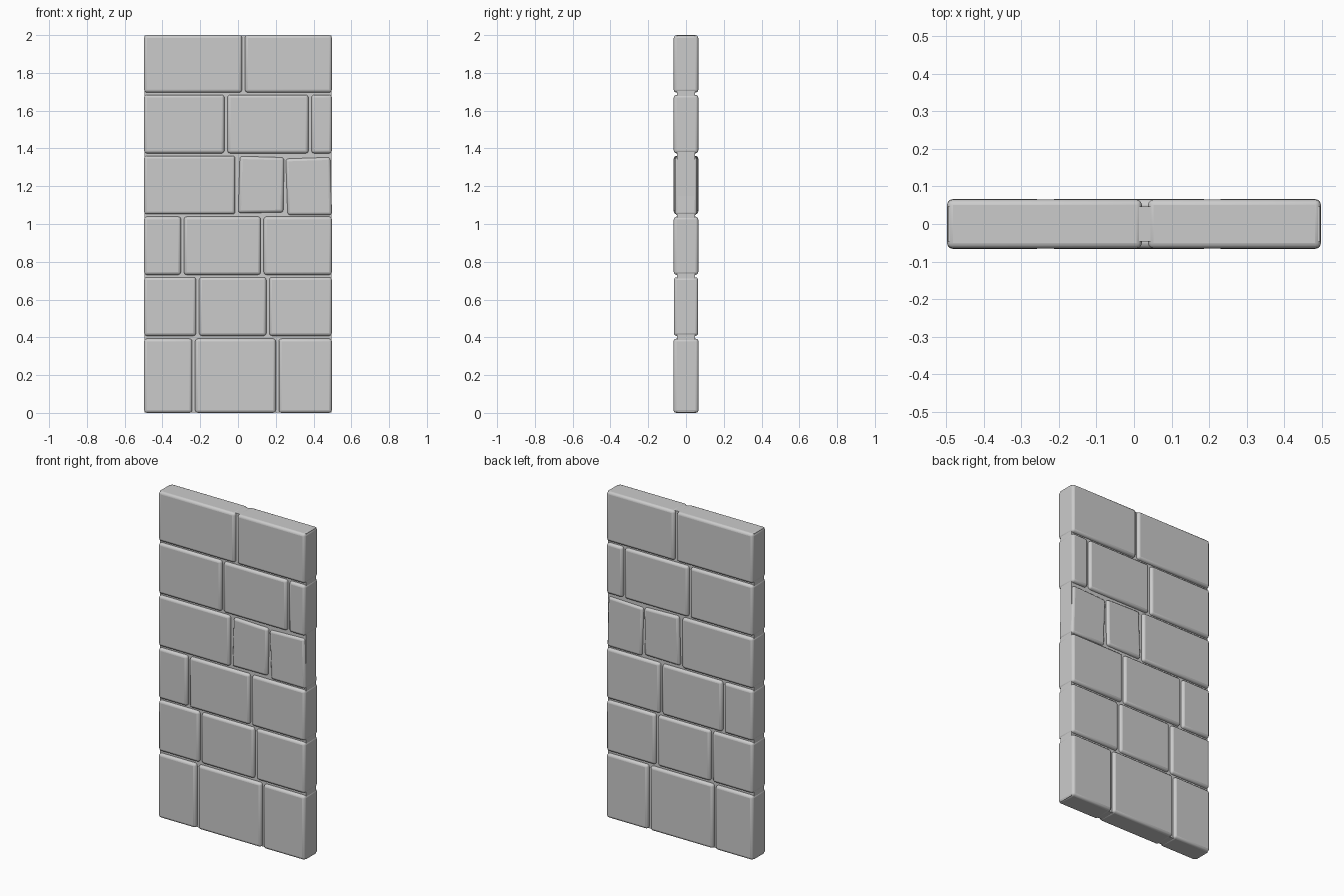
import bpy, bmesh

if "Cube" in bpy.data.objects:
    bpy.data.objects.remove(bpy.data.objects["Cube"])

EDGE = 0.497   # half width of the wall
GAP = 0.008    # half width of a vertical joint


def prism(name, corners, depth, bevel):
    """Extrude an x-z outline symmetrically through y and round its edges."""
    bm = bmesh.new()
    front = [bm.verts.new((x, -depth, z)) for x, z in corners]
    back = [bm.verts.new((x, depth, z)) for x, z in corners]
    bm.faces.new(front)
    bm.faces.new(back[::-1])
    n = len(corners)
    for i in range(n):
        j = (i + 1) % n
        bm.faces.new((front[i], back[i], back[j], front[j]))
    bmesh.ops.recalc_face_normals(bm, faces=bm.faces)
    mesh = bpy.data.meshes.new(name)
    bm.to_mesh(mesh)
    bm.free()
    obj = bpy.data.objects.new(name, mesh)
    bpy.context.collection.objects.link(obj)
    if bevel:
        mod = obj.modifiers.new("rounded_edges", 'BEVEL')
        mod.width = bevel
        mod.segments = 3
        mod.limit_method = 'NONE'
        bpy.context.view_layer.objects.active = obj
        obj.select_set(True)
        bpy.ops.object.shade_smooth_by_angle()
        obj.select_set(False)
    return obj


def rect(x0, x1, z0, z1):
    return [(x0, z0), (x1, z0), (x1, z1), (x0, z1)]


# mortar slab, almost flush with the wall's outer edges
prism("mortar_core", rect(-0.495, 0.495, 0.002, 1.998), 0.047, 0)

# courses: bottom, top, half depth, right end, joint centres
courses = [
    (0.000, 0.393, 0.066, EDGE, (-0.235, 0.208)),
    (0.408, 0.718, 0.064, EDGE, (-0.214, 0.158)),
    (0.731, 1.039, 0.065, EDGE, (-0.294, 0.128)),
    (1.052, 1.361, 0.065, -0.015, ()),
    (1.374, 1.684, 0.065, EDGE, (-0.064, 0.381)),
    (1.696, 2.000, 0.065, EDGE, (0.029,)),
]
for r, (z0, z1, depth, right, joints) in enumerate(courses):
    starts = [-EDGE] + [j + GAP for j in joints]
    ends = [j - GAP for j in joints] + [right]
    for i, (a, b) in enumerate(zip(starts, ends)):
        prism(f"stone_course{r + 1}_{i + 1}", rect(a, b, z0, z1), depth, 0.015)

# two slightly crooked loose stones in the fourth course
prism("crooked_stone_left",
      [(0.001, 1.058), (0.240, 1.061), (0.244, 1.352), (0.010, 1.359)], 0.063, 0.015)
prism("crooked_stone_right",
      [(0.262, 1.047), (0.498, 1.047), (0.489, 1.354), (0.252, 1.346)], 0.059, 0.015)
